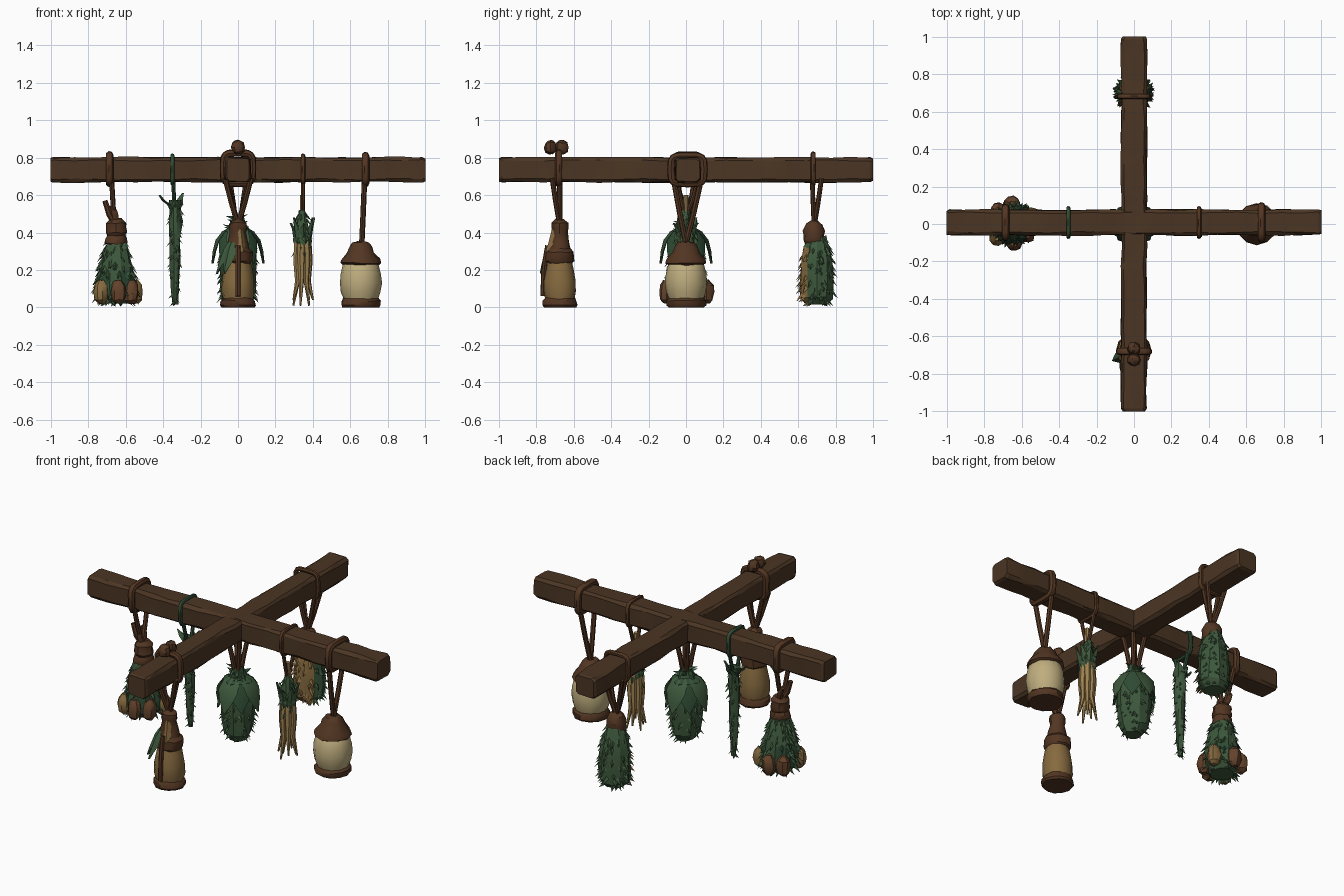
import bpy, bmesh, math, random
from mathutils import Vector as V

if "Cube" in bpy.data.objects:
    bpy.data.objects.remove(bpy.data.objects["Cube"])
random.seed(4)
R = random.uniform

def mat(name, c):
    m = bpy.data.materials.new(name)
    m.diffuse_color = (*c, 1)
    m.use_nodes = True
    m.node_tree.nodes["Principled BSDF"].inputs["Base Color"].default_value = m.diffuse_color
    return m

WOOD = mat("dark wood", (0.070, 0.036, 0.017))
STRAP = mat("brown strap", (0.085, 0.036, 0.016))
GREEN = mat("leaf green", (0.047, 0.098, 0.045))
DEEP = mat("deep green", (0.028, 0.070, 0.034))
GLASS = mat("pale glass", (0.52, 0.42, 0.21))
OCHRE = mat("ochre", (0.24, 0.145, 0.05))
ROOT = mat("root tan", (0.34, 0.22, 0.08))
NUT = mat("nut brown", (0.125, 0.055, 0.024))

def finish(name, bm, *mats, rule=None, angle=35):
    bmesh.ops.recalc_face_normals(bm, faces=bm.faces)
    if rule:
        for f in bm.faces:
            f.material_index = rule(f.calc_center_median())
    me = bpy.data.meshes.new(name)
    bm.to_mesh(me); bm.free()
    for m in mats:
        me.materials.append(m)
    o = bpy.data.objects.new(name, me)
    bpy.context.collection.objects.link(o)
    bpy.ops.object.select_all(action='DESELECT')
    o.select_set(True)
    bpy.context.view_layer.objects.active = o
    bpy.ops.object.shade_smooth_by_angle(angle=math.radians(angle))
    return o

def skin(bm, rings, closed=False):
    """Bridge rings of points, capping both ends."""
    vs = [[bm.verts.new(p) for p in r] for r in rings]
    n = len(vs[0])
    for k in range(len(vs) - (0 if closed else 1)):
        a, b = vs[k], vs[(k + 1) % len(vs)]
        for i in range(n):
            bm.faces.new((a[i], a[(i+1) % n], b[(i+1) % n], b[i]))
    if not closed:
        bm.faces.new(vs[0]); bm.faces.new(vs[-1])

def lathe(bm, cx, cy, prof, sides=12, jit=0.004):
    skin(bm, [[(cx + (r + R(-jit, jit)) * math.cos(i*math.tau/sides),
                cy + (r + R(-jit, jit)) * math.sin(i*math.tau/sides), z + R(-jit, jit) * (z > 0.02))
               for i in range(sides)] for r, z in prof])

def turned(name, cx, cy, prof, m, jit=0.004, sides=12):
    bm = bmesh.new()
    lathe(bm, cx, cy, prof, sides, jit)
    return finish(name, bm, m)

def tube(name, pts, radii, m, closed=False, sides=7):
    pts = [V(p) for p in pts]
    n = len(pts)
    radii = radii if isinstance(radii, list) else [radii] * n
    rings = []
    for k, p in enumerate(pts):
        a = pts[k-1] if (k or closed) else p
        b = pts[(k+1) % n] if (k < n-1 or closed) else p
        t = (b - a).normalized()
        u = t.cross(V((0.31, 0.29, 0.05)) if abs(t.z) > 0.8 else V((0, 0, 1)))
        if closed:   # loops lie in a plane, so use its fixed normal
            u = (pts[0] - pts[2]).cross(pts[1] - pts[2])
        u.normalize()
        w = t.cross(u)
        rings.append([p + radii[k] * (math.cos(i*math.tau/sides)*u + math.sin(i*math.tau/sides)*w)
                      for i in range(sides)])
    bm = bmesh.new()
    skin(bm, rings, closed)
    return finish(name, bm, m, angle=50)

def foliage(name, cx, cy, prof, count, *mats, size=0.035, down=0.6, rule=None):
    """Turned core covered in small pointed tufts."""
    bm = bmesh.new()
    lathe(bm, cx, cy, prof, 10, 0.007)
    for _ in range(count):
        z = R(prof[0][1], prof[-1][1])
        k = max(i for i in range(len(prof)-1) if prof[i][1] <= z)
        (r0, z0), (r1, z1) = prof[k:k+2]
        r = r0 + (r1 - r0) * (z - z0) / (z1 - z0)
        a = R(0, math.tau)
        out = V((math.cos(a), math.sin(a), 0))
        side = V((-out.y, out.x, 0))
        p = V((cx, cy, z)) + out * (r - 0.008)
        s = size * R(0.7, 1.2)
        d = (out * 0.6 + side * R(-.4, .4) + V((0, 0, -down))).normalized()
        tip = p + d * s * 1.3
        tip.z = max(tip.z, 0.005)
        b = [bm.verts.new(q) for q in (p + side*s*.4, p - side*s*.4, p + V((0, 0, s*.5)))]
        t = bm.verts.new(tip)
        for f in ((b[0], b[1], t), (b[1], b[2], t), (b[2], b[0], t)):
            bm.faces.new(f)
    return finish(name, bm, *mats, rule=rule, angle=25)

def leaf(name, base, ang, prof, width, m):
    """Folded pointed leaf; prof is a list of (outward, z)."""
    out = V((math.cos(ang), math.sin(ang), 0)); side = V((-out.y, out.x, 0))
    wid = [0.35, 0.85, 1.0, 0.65, 0.03]
    bm = bmesh.new()
    rings = []
    for (o, z), w in zip(prof, wid):
        c = V((base[0], base[1], z)) + out * o
        h = side * w * width / 2
        back = out * 0.02 * w
        rings.append([c - h - back, c, c + h - back, c - out * 0.012 - back * .5])
    skin(bm, rings)
    return finish(name, bm, m)

def strap_loop(name, axis, pos, r, m, half=0.078, top=0.81):
    """Rounded loop around a beam; axis is the beam direction."""
    pts = []
    hz = (top - 0.662) / 2
    for i in range(16):
        a = i * math.tau / 16
        c, s = math.cos(a), math.sin(a)
        f = lambda q: math.copysign(abs(q) ** 0.45, q)
        h, z = half * f(c), 0.662 + hz + hz * f(s)
        pts.append((pos, h + 0.008, z) if axis == 'x' else (h, pos, z))
    tube(name, pts, r, m, True)

def strands(name, axis, pos, end, spread, r, m):
    """Straps running from both sides of a beam down to one point."""
    for s in spread:
        a = (pos, s + 0.008, 0.69) if axis == 'x' else (s, pos, 0.69)
        mid = V(a).lerp(V(end), 0.5) + V((0, 0, -0.01))
        tube(name, [a, mid, end], r, m)

# crossed beams: rough-hewn chamfered timber
def beam(name, along_x, off):
    rings = []
    hw, hz, c = 0.068, 0.066, 0.016
    sec = [(hw-c, -hz), (hw, c-hz), (hw, hz-c), (hw-c, hz), (c-hw, hz), (-hw, hz-c), (-hw, c-hz), (c-hw, -hz)]
    n = 18
    for k in range(n + 1):
        for inset in ([0.012, 0] if k in (0, n) else [0]) if k == 0 else ([0, 0.012] if k == n else [0]):
            t = -1 + 2 * k / n
            if inset:
                t = math.copysign(1, t)
            elif k in (0, n):
                t = math.copysign(0.985, t)
            else:
                t += R(-.02, .02)
            ring = []
            for y, z in sec:
                y *= 1 - inset * 12 * 0.6; z *= 1 - inset * 12 * 0.6
                y += off + R(-.005, .005); z += 0.735 + R(-.004, .004)
                ring.append((t, y, z) if along_x else (y, t, z))
            rings.append(ring)
    bm = bmesh.new()
    skin(bm, rings)
    bmesh.ops.triangulate(bm, faces=[f for f in bm.faces if len(f.verts) == 4])
    finish(name, bm, WOOD, angle=15)
beam("cross_beam", True, 0.008)
beam("long_beam", False, 0.0)

# right lantern
L = 0.655
turned("lantern_base", L, 0, [(.098, 0), (.106, .012), (.104, .035), (.092, .05)], STRAP)
turned("lantern_glass", L, 0, [(.09, .04), (.105, .08), (.112, .13), (.108, .18), (.094, .235), (.08, .25)], GLASS, .002)
turned("lantern_cap", L, 0, [(.09, .225), (.108, .238), (.104, .258), (.072, .295), (.06, .325), (.045, .345), (.02, .352)], STRAP)
strap_loop("lantern_loop", 'x', 0.68, 0.021, STRAP, 0.088)
strands("lantern_strap", 'x', 0.675, (0.66, 0, 0.34), (-.075, .075), 0.015, STRAP)

# front bottle lantern
F = -0.675
turned("bottle_base", 0, F, [(.085, 0), (.094, .012), (.091, .035), (.08, .05)], STRAP)
turned("bottle_body", 0, F, [(.078, .04), (.088, .08), (.086, .14), (.076, .2), (.066, .25)], OCHRE, .003)
turned("bottle_collar", 0, F, [(.066, .235), (.078, .248), (.077, .295), (.06, .315)], STRAP)
turned("bottle_neck", 0, F, [(.062, .3), (.052, .35), (.042, .4), (.046, .42), (.044, .45), (.02, .47)], STRAP)
tube("bottle_front_strip", [(0, F-.064, .33), (0, F-.08, .24), (0, F-.086, .17), (0, F-.09, .06)], .014, STRAP)
leaf("bottle_label_leaf", (0, F), math.radians(-70), [(.045, .42), (.055, .38), (.066, .34), (.078, .31), (.08, .29)], .05, OCHRE)
for a in (-125, 205):
    leaf("bottle_side_leaf", (0, F), math.radians(a), [(.06, .35), (.085, .31), (.1, .27), (.115, .23), (.13, .18)], .075, GREEN)
strap_loop("bottle_loop", 'y', F-.005, 0.02, STRAP, 0.078, 0.825)
strands("bottle_strap", 'y', F-.04, (0, F, .44), (-.07, .07), .014, STRAP)
strands("bottle_strap", 'y', F, (0, F, .44), (-.06, .06), .014, STRAP)
for y in (F-.05, F+.012):
    turned("bottle_knot", 0, y, [(.012, .82), (.03, .832), (.037, .855), (.028, .88), (.01, .892)], STRAP, sides=9)

# left herb bundle with nuts
H = -0.65
foliage("herb_bundle", H, 0, [(.07, .02), (.105, .06), (.112, .12), (.095, .2), (.075, .28), (.05, .36)], 170, GREEN, DEEP,
        rule=lambda c: int(c.z < .2 and math.sin(c.x*60 + c.z*40) > .3))
turned("herb_wrap", H, 0, [(.05, .33), (.06, .345), (.057, .37), (.05, .385), (.058, .4), (.052, .43), (.055, .45), (.03, .475)], STRAP)
for k, (x, y) in enumerate([(.01, -.105), (.08, -.06), (.1, .05), (0, .11), (-.075, .075), (-.08, -.075)]):
    turned("herb_nut", H+x, y, [(.015, .022), (.035, .04), (.042, .08), (.036, .12), (.015, .145)], (NUT, NUT, OCHRE)[k % 3], sides=9)
for x, y, z in ((-.06, -.02, .57), (-.035, .03, .54), (-.01, -.03, .52)):
    tube("herb_stem", [(H, 0, .44), (H+x*.6, y, .5), (H+x, y, z)], [.02, .018, .014], STRAP)
strap_loop("herb_loop", 'x', -0.685, 0.02, STRAP, 0.08, .815)
strands("herb_strap", 'x', -0.675, (H-.01, 0, .44), (-.07, .07), .014, STRAP)

# thin hanging sprig
S = -0.335
foliage("sprig", S, .005, [(.012, .015), (.02, .1), (.026, .25), (.03, .38), (.036, .46), (.03, .52), (.036, .57)], 75, GREEN, size=.027)
for a, o, z in ((180, .09, .6), (40, .06, .61), (100, .06, .58), (270, .06, .58)):
    leaf("sprig_top_leaf", (S, .005), math.radians(a), [(.005, .5), (.025, .52), (.045, .55), (o*.8, z-.03), (o, z)], .07, GREEN)
strap_loop("sprig_loop", 'x', -0.35, .012, DEEP, .076)
strands("sprig_cord", 'x', -0.345, (S-.005, .005, .5), (-.06, .06), .011, DEEP)

# root bunch
T = 0.345
foliage("root_greens", T, 0, [(.035, .3), (.05, .36), (.04, .42), (.018, .52)], 30, GREEN, size=.035)
for k in range(7):
    a = k * math.tau / 7 + .3
    leaf("root_green_blade", (T, 0), a, [(.02, .31), (.04, .35), (.052, .38), (.058, .42), (.07, .48 - .03*(k % 2))], .055, GREEN)
for k in range(7):
    a = k * math.tau / 7
    c, s = math.cos(a), math.sin(a)
    q = .02 if k % 2 else .05
    tube("root", [(T+.025*c, .025*s, .36), (T+.034*c, .034*s, .25), (T+.03*c, .03*s, .14), (T+.055*c, .055*s, q-.01)],
         [.022, .02, .014, .005], ROOT, sides=6)
strap_loop("root_loop", 'x', .347, .012, STRAP, .076)
strands("root_cord", 'x', .347, (T, 0, .48), (-.06, .06), .011, STRAP)
tube("root_stem", [(T, 0, .45), (T, 0, .6)], .013, ROOT)

# centre leaf bundle
foliage("centre_bundle", 0, 0, [(.05, .035), (.08, .08), (.092, .16), (.1, .26), (.085, .34), (.055, .41), (.035, .46)], 130, GREEN, size=.03)
for k in range(8):
    w = .0 if k % 2 == 0 else -.02
    leaf("centre_leaf", (0, 0), k * math.tau / 8, [(.04, .43), (.085, .405), (.12+w, .36), (.135+w, .3), (.142+w, .235)], .13, (GREEN, DEEP)[k % 2])
foliage("centre_crown", 0, 0, [(.05, .4), (.04, .44), (.03, .48)], 22, DEEP, size=.035, down=-.3)
for k in range(4):
    a = math.pi/4 + k * math.pi/2
    c, s = math.cos(a), math.sin(a)
    tube("centre_stem", [(.065*c, .065*s, .69), (.035*c, .035*s, .55), (.012*c, .012*s, .42)], .014, STRAP)

# back bundle: green behind, dry stalks in front
B = 0.685
foliage("back_bundle", 0, B+.015, [(.06, .015), (.09, .05), (.092, .14), (.085, .24), (.07, .32), (.045, .38)], 170, GREEN, OCHRE,
        size=.032, rule=lambda c: int(c.y < .655 and c.z < .34))
turned("back_wrap", 0, B, [(.05, .34), (.06, .36), (.056, .385), (.058, .41), (.045, .445), (.02, .46)], STRAP)
strap_loop("back_loop", 'y', B-.005, .014, STRAP, .078, .82)
strands("back_strap", 'y', B+.04, (0, B, .43), (-.065, .065), .013, STRAP)
strands("back_strap", 'y', B-.01, (0, B, .43), (-.06, .06), .013, STRAP)
